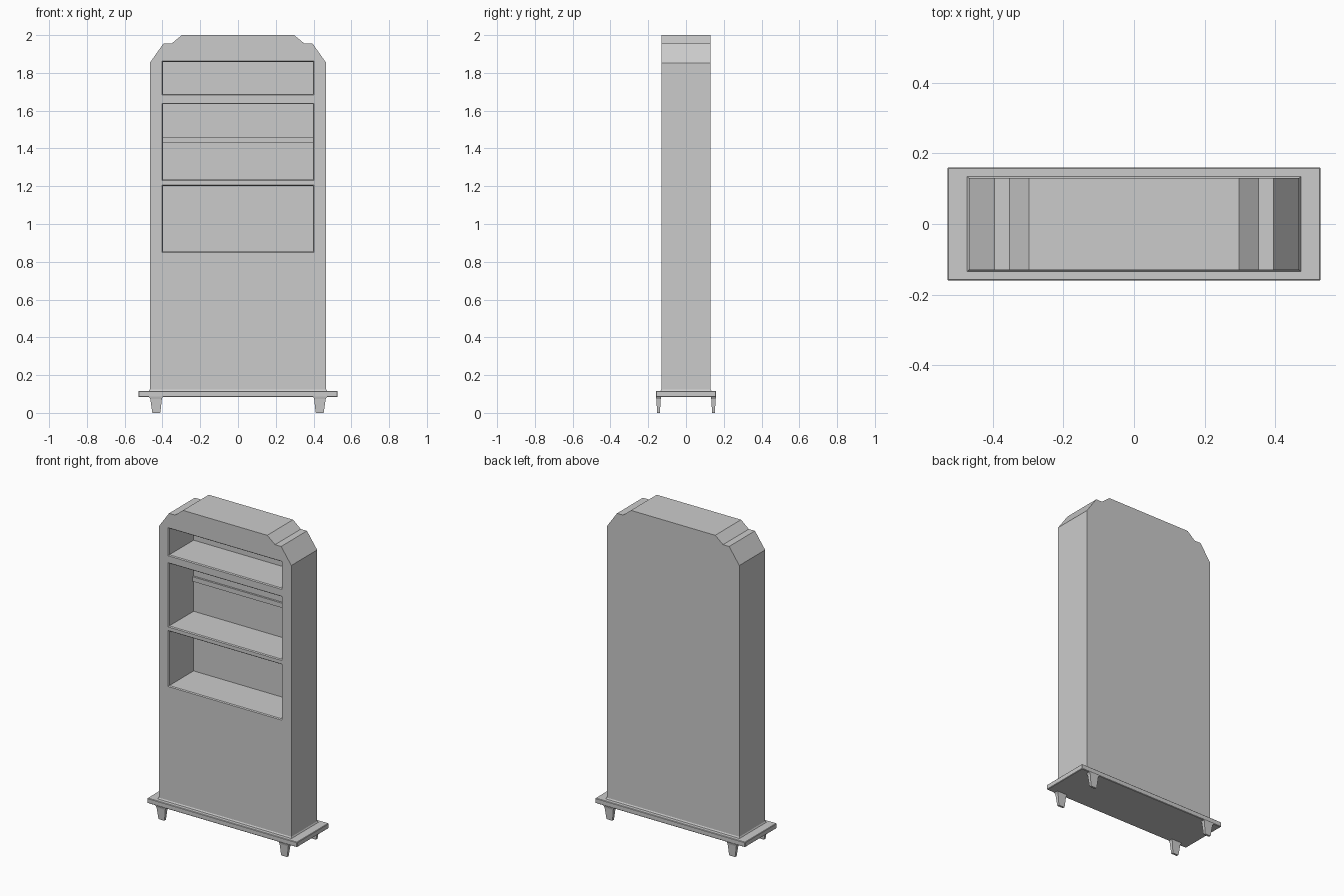
import bpy, bmesh

if "Cube" in bpy.data.objects:
    bpy.data.objects.remove(bpy.data.objects["Cube"])


def finish(name, bm):
    bmesh.ops.recalc_face_normals(bm, faces=bm.faces)
    me = bpy.data.meshes.new(name)
    bm.to_mesh(me)
    bm.free()
    ob = bpy.data.objects.new(name, me)
    bpy.context.collection.objects.link(ob)
    return ob


def loft(bm, rings):
    """Skin equal-length rings of points and cap both ends."""
    loops = [[bm.verts.new(p) for p in r] for r in rings]
    n = len(loops[0])
    for a, b in zip(loops, loops[1:]):
        for i in range(n):
            j = (i + 1) % n
            bm.faces.new((a[i], a[j], b[j], b[i]))
    bm.faces.new(loops[0][::-1])
    bm.faces.new(loops[-1])


def rect_z(x0, x1, y0, y1, z):
    return [(x0, y0, z), (x1, y0, z), (x1, y1, z), (x0, y1, z)]


def rect_y(x, z0, z1, y):
    return [(-x, y, z0), (x, y, z0), (x, y, z1), (-x, y, z1)]


# Cabinet body: stepped arch outline extruded in depth
half = [(0.467, 0.117), (0.467, 1.853), (0.395, 1.955), (0.352, 1.955), (0.297, 2.0)]
outline = half + [(-x, z) for x, z in reversed(half)]
bm = bmesh.new()
loft(bm, [[(x, y, z) for x, z in outline] for y in (-0.13, 0.13)])
body = finish("cabinet_body", bm)

# Shelf openings with a chamfered front lip
bm = bmesh.new()
for z0, z1 in [(1.683, 1.862), (1.23, 1.639), (0.85, 1.207)]:
    loft(bm, [rect_y(0.402 + o, z0 - o, z1 + o, y)
              for y, o in [(-0.14, 0.008), (-0.13, 0), (-0.124, -0.005), (0.12, -0.005)]])
cutter = finish("opening_cutter", bm)
cutter.hide_render = True
mod = body.modifiers.new("openings", "BOOLEAN")
mod.operation = "DIFFERENCE"
mod.solver = "EXACT"
mod.object = cutter
bpy.context.view_layer.objects.active = body
bpy.ops.object.modifier_apply(modifier=mod.name)
bpy.data.objects.remove(cutter)

# Slim rail on the back wall of the middle opening
bm = bmesh.new()
loft(bm, [rect_y(0.397, 1.43, 1.46, y) for y in (0.108, 0.121)])
finish("back_rail", bm)

# Sloped skirt where the body meets the plinth
bm = bmesh.new()
loft(bm, [rect_z(-x, x, -y, y, z) for x, y, z in [(0.473, 0.136, 0.115), (0.467, 0.13, 0.125)]])
finish("base_skirt", bm)

# Plinth board
bm = bmesh.new()
loft(bm, [rect_z(-0.528, 0.528, -0.16, 0.16, z) for z in (0.085, 0.117)])
plinth = finish("plinth", bm)
bev = plinth.modifiers.new("soft_edge", "BEVEL")
bev.width = 0.003
bev.segments = 1

# Four tapered feet, flared where they meet the plinth
foot = [(0.398, 0.472, 0.131, 0.16, 0.086), (0.403, 0.464, 0.134, 0.157, 0.073),
        (0.411, 0.454, 0.138, 0.153, 0.003), (0.413, 0.452, 0.139, 0.152, 0.0)]
for sx, side in ((-1, "left"), (1, "right")):
    for sy, end in ((-1, "front"), (1, "back")):
        bm = bmesh.new()
        loft(bm, [rect_z(sx * x0, sx * x1, sy * y0, sy * y1, z) for x0, x1, y0, y1, z in foot])
        finish(f"{end}_{side}_foot", bm)
